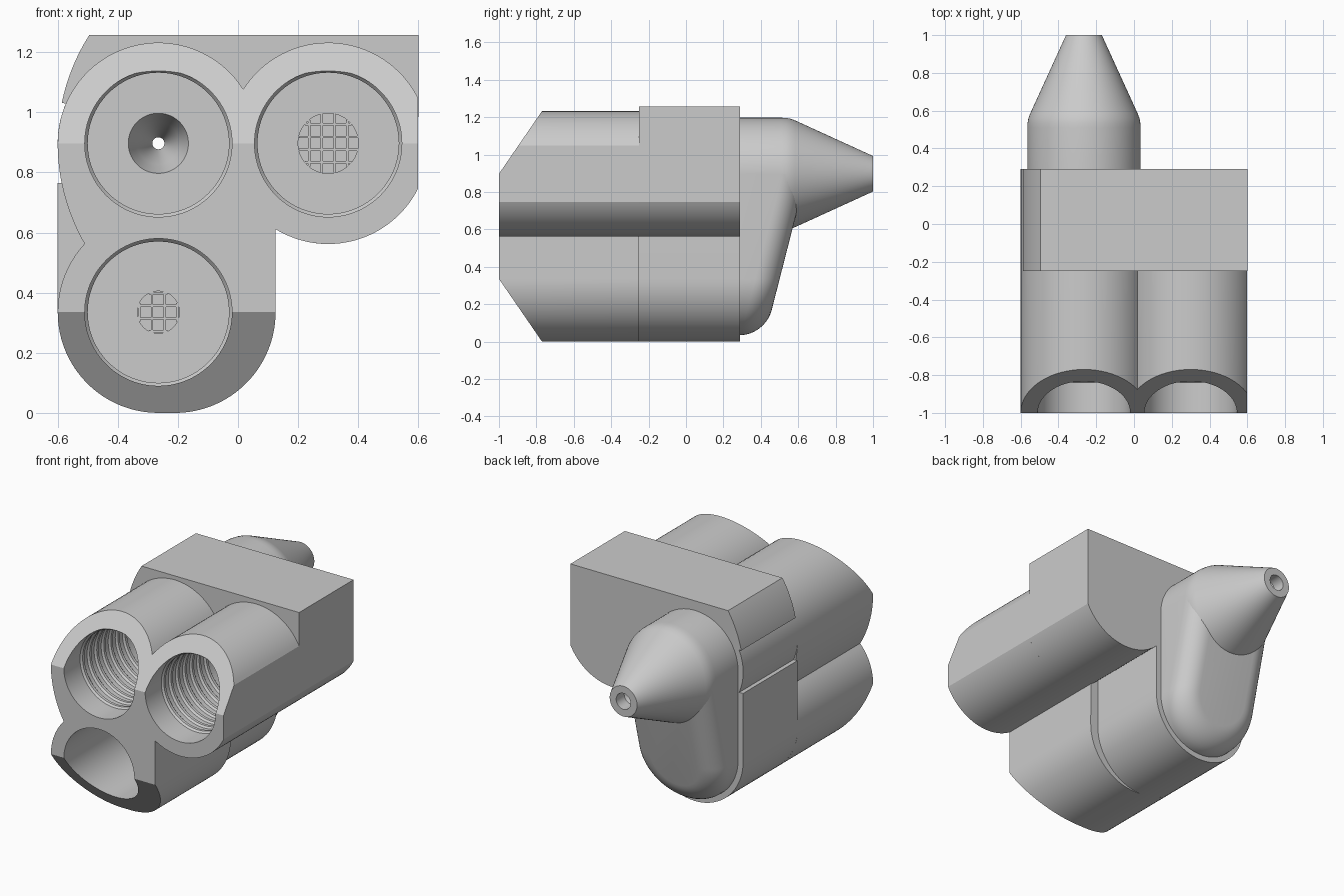
import bpy, bmesh
from math import sin, cos, pi, radians, sqrt

cube = bpy.data.objects.get("Cube")
if cube:
    bpy.data.objects.remove(cube, do_unlink=True)

grey = bpy.data.materials.new("plain grey")
grey.use_nodes = True
COLOUR = (0.6, 0.6, 0.6, 1)
grey.diffuse_color = COLOUR
grey.node_tree.nodes["Principled BSDF"].inputs["Base Color"].default_value = COLOUR

# Tube axes (x, z) and main sizes
A, B, C = (-0.265, 0.897), (0.3, 0.897), (-0.265, 0.335)
R, BORE, FLOOR = 0.335, 0.245, -0.3
SIDE = (0.07, 0.897)          # centre of the wide side curve


def arc(c, r, a0, a1, n=32):
    return [(c[0] + r * cos(radians(a0 + (a1 - a0) * i / n)),
             c[1] + r * sin(radians(a0 + (a1 - a0) * i / n))) for i in range(n + 1)]


def loft(name, rings, closed=False):
    """Skin a list of equal rings; cap the ends unless closed."""
    bm = bmesh.new()
    loops = [[bm.verts.new(p) for p in ring] for ring in rings]
    n = len(loops[0])
    for lo, hi in zip(loops, loops[1:]):
        for i in range(n):
            j = (i + 1) % n
            bm.faces.new((lo[i], lo[j], hi[j], hi[i]))
    bm.faces.new(loops[0])
    bm.faces.new(loops[-1])
    bmesh.ops.recalc_face_normals(bm, faces=bm.faces)
    mesh = bpy.data.meshes.new(name)
    bm.to_mesh(mesh)
    bm.free()
    mesh.materials.append(grey)
    ob = bpy.data.objects.new(name, mesh)
    bpy.context.collection.objects.link(ob)
    return ob


def extrude_y(name, outline, y0, y1):
    return loft(name, [[(x, y, z) for x, z in outline] for y in (y0, y1)])


def extrude_x(name, outline, x0, x1):
    return loft(name, [[(x, y, z) for y, z in outline] for x in (x0, x1)])


def lathe(name, c, profile, n=96):
    """Revolve (y, radius) pairs about an axis along y."""
    return loft(name, [[(x, y, z) for x, z in arc(c, r, 0, 360 - 360 / n, n - 1)]
                       for y, r in profile])


def boolean(target, tool, operation="DIFFERENCE", keep=False):
    mod = target.modifiers.new("cut", "BOOLEAN")
    mod.operation, mod.solver, mod.object = operation, "EXACT", tool
    bpy.context.view_layer.objects.active = target
    bpy.ops.object.modifier_apply(modifier=mod.name)
    if not keep:
        bpy.data.objects.remove(tool, do_unlink=True)


# Front body: three merged tubes
front = (arc(C, R, 137, 270) + arc((-0.21, 0.335), R, 270, 360)
         + arc(B, R, 238.5, 333.4) + arc(B, R, 26.6, 147.5)
         + arc(A, R, 32.5, 180)[1:] + arc(SIDE, 0.67, 180, 209.5)[1:-1])
body = extrude_y("tube_body", front, -1, -0.25)

# Slanted cuts on the front, above and below
for z, s in ((A[1], 1), (C[1], -1)):
    wedge = [(-1, z), (-0.54, z + s * 0.67), (-1.5, z + s * 0.67), (-1.5, z)]
    boolean(body, extrude_x("wedge_cutter", wedge, -2, 2))

# Rear block with flat top, curved shoulder and side plate
rear = (arc(C, R, 180, 360) + arc(B, R, 226.6, 333.4)
        + [(0.6, 1.258)] + arc(SIDE, 0.67, 147.5, 168.5)
        + arc(A, R, 156.6, 203.4) + [(-0.6, 0.765)])
block = extrude_y("rear_block", rear, -0.25, 0.29)


# Threaded bores
def bore(start, rings):
    profile = [(-1.2, BORE)]
    for i in range(rings):
        y = start + 0.07 * i
        profile += [(y, BORE), (y + 0.012, BORE - 0.01),
                    (y + 0.03, BORE - 0.01), (y + 0.042, BORE)]
    return profile + [(FLOOR, BORE)]


nozzle_bore = lathe("nozzle_bore", A, bore(-0.84, 7) + [
    (FLOOR, 0.1), (-0.22, 0.07), (-0.1, 0.02), (0.9, 0.02), (0.92, 0.05), (1.1, 0.05)])
boolean(body, lathe("bore_cutter", B, bore(-0.84, 7) + [(FLOOR, 0.1), (FLOOR + 0.04, 0.1)]))
boolean(body, lathe("bore_cutter", C, bore(-0.45, 2) + [(FLOOR, 0.07), (FLOOR + 0.04, 0.07)]))

# Tail housing below the nozzle: rounded U with a slanted back
FILLET, STEPS = 0.13, 10
rings = []
for i in range(-1, STEPS + 1):
    t = max(i, 0) / STEPS * pi / 2
    r = 0.3 - FILLET * (1 - cos(t))
    u = arc(C, r, 180, 360, 48)
    u += [(C[0] + r, A[1]), (C[0] - r, A[1])]
    rings.append([(x, 0.25 if i < 0 else 0.415 + 0.256 * z - FILLET * (1 - sin(t)), z)
                  for x, z in u])
housing = loft("tail_housing", rings)

# Nozzle cone
nozzle = lathe("nozzle", A, [(0.25, 0.3), (0.51, 0.3), (0.535, 0.2985), (0.56, 0.294),
                             (0.585, 0.2845), (1, 0.095)])
for part in (body, block, housing, nozzle):
    boolean(part, nozzle_bore, keep=True)
bpy.data.objects.remove(nozzle_bore, do_unlink=True)


# Mesh screens on the bore floors
def screen(name, c, r, pitch):
    bm = bmesh.new()
    for k in range(-3, 3):
        d = (k + 0.5) * pitch
        if abs(d) >= r:
            continue
        half = sqrt(r * r - d * d)
        for x, z, sx, sz in ((d, 0, 0.008, 2 * half), (0, d, 2 * half, 0.008)):
            geo = bmesh.ops.create_cube(bm, size=1)["verts"]
            bmesh.ops.scale(bm, vec=(sx, 0.012, sz), verts=geo)
            bmesh.ops.translate(bm, vec=(c[0] + x, FLOOR + 0.01, c[1] + z), verts=geo)
    mesh = bpy.data.meshes.new(name)
    bm.to_mesh(mesh)
    bm.free()
    mesh.materials.append(grey)
    bpy.context.collection.objects.link(bpy.data.objects.new(name, mesh))


screen("upper_screen", B, 0.1, 0.042)
screen("lower_screen", C, 0.07, 0.042)

# Smooth round surfaces, keep hard edges
bpy.ops.object.select_all(action="DESELECT")
for part in (body, block, housing, nozzle):
    part.select_set(True)
bpy.context.view_layer.objects.active = body
bpy.ops.object.shade_smooth_by_angle(angle=radians(25))
